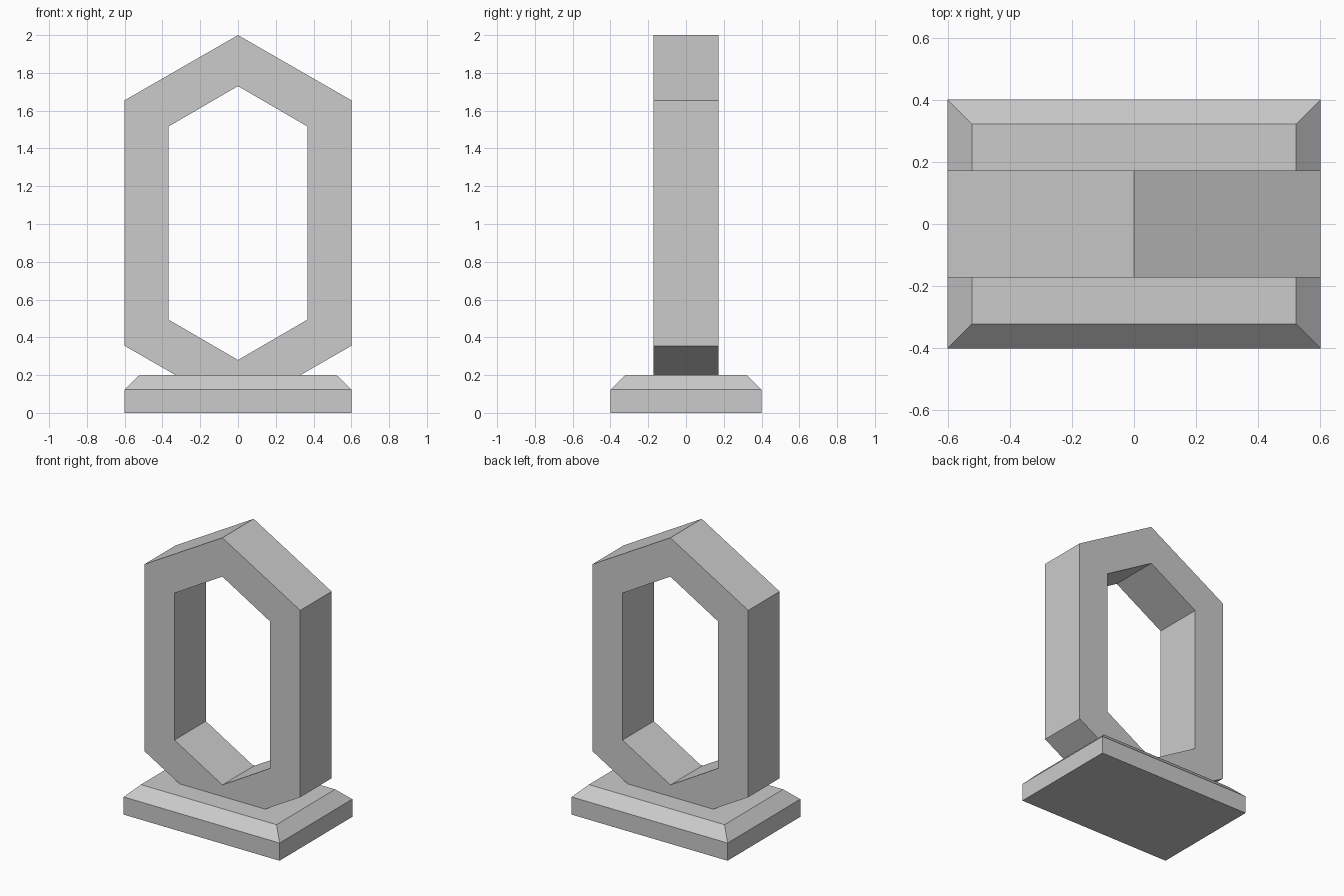
import bpy, bmesh

if "Cube" in bpy.data.objects:
    bpy.data.objects.remove(bpy.data.objects["Cube"])


def make_object(name, bm):
    bmesh.ops.recalc_face_normals(bm, faces=bm.faces)
    mesh = bpy.data.meshes.new(name)
    bm.to_mesh(mesh)
    bm.free()
    obj = bpy.data.objects.new(name, mesh)
    bpy.context.collection.objects.link(obj)
    return obj


def bridge(bm, a, b):
    n = len(a)
    for i in range(n):
        j = (i + 1) % n
        bm.faces.new((a[i], a[j], b[j], b[i]))


def hexagon(half_width, shoulder, tip, centre=1.005):
    # Tall hexagon with points at top and bottom, as (x, z)
    w, s, t = half_width, shoulder, tip
    return [(x, centre + z) for x, z in
            ((0, t), (w, s), (w, -s), (0, -t), (-w, -s), (-w, s))]


# Plinth: rectangular slab with a chamfered top rim
bm = bmesh.new()
rings = []
for hx, hy, z in ((0.6, 0.4, 0), (0.6, 0.4, 0.123), (0.522, 0.322, 0.2)):
    rings.append([bm.verts.new((sx * hx, sy * hy, z))
                  for sx, sy in ((-1, -1), (1, -1), (1, 1), (-1, 1))])
bridge(bm, rings[0], rings[1])
bridge(bm, rings[1], rings[2])
bm.faces.new(rings[0])
bm.faces.new(rings[2])
make_object("plinth", bm)

# Upright hexagonal ring, its lower tip sunk into the plinth
bm = bmesh.new()
outer, inner = hexagon(0.6, 0.65, 0.995), hexagon(0.368, 0.511, 0.725)
depth = 0.1725
loops = [[bm.verts.new((x, y, z)) for x, z in shape]
         for shape, y in ((outer, -depth), (outer, depth),
                          (inner, depth), (inner, -depth))]
for i in range(4):
    bridge(bm, loops[i], loops[(i + 1) % 4])
make_object("hexagonal_ring", bm)
